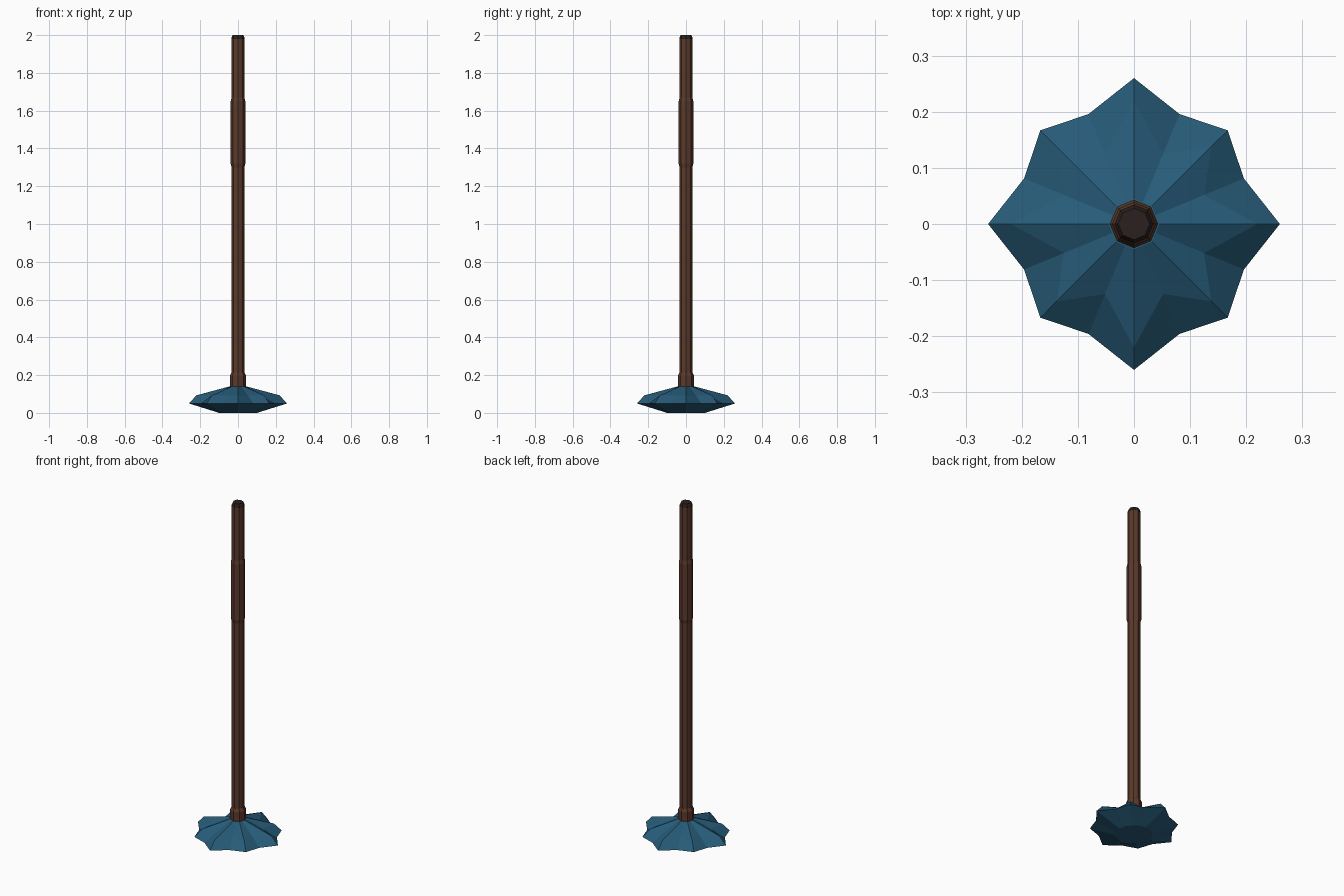
import bpy, bmesh, math

if "Cube" in bpy.data.objects:
    bpy.data.objects.remove(bpy.data.objects["Cube"])

def mat(name, c):
    m = bpy.data.materials.new(name)
    m.diffuse_color = (*c, 1)
    m.use_nodes = True
    m.node_tree.nodes["Principled BSDF"].inputs["Base Color"].default_value = m.diffuse_color
    return m

blue = mat("deep_blue", (0.020, 0.105, 0.190))
brown = mat("brown_wood", (0.105, 0.042, 0.024))
dark = mat("dark_cap", (0.024, 0.015, 0.014))

def loft(name, rings, material):
    """Skin a stack of equal-length point rings and close both ends."""
    bm = bmesh.new()
    loops = [[bm.verts.new(p) for p in r] for r in rings]
    n = len(loops[0])
    for a, b in zip(loops, loops[1:]):
        for i in range(n):
            j = (i + 1) % n
            bm.faces.new((a[i], a[j], b[j], b[i]))
    bm.faces.new(loops[0][::-1])
    bm.faces.new(loops[-1])
    bmesh.ops.recalc_face_normals(bm, faces=bm.faces[:])
    me = bpy.data.meshes.new(name)
    bm.to_mesh(me)
    bm.free()
    me.materials.append(material)
    ob = bpy.data.objects.new(name, me)
    bpy.context.collection.objects.link(ob)
    return ob

def ring(z, axis, diagonal=None, valley=None):
    """Ring with 8 sides, or a 16-point star when valleys are given."""
    n = 8 if valley is None else 16
    diagonal = axis if diagonal is None else diagonal
    pts = []
    for i in range(n):
        a = 2 * math.pi * i / n
        k = i * 16 // n
        r = valley if k % 2 else (axis if k % 4 == 0 else diagonal)
        pts.append((r * math.cos(a), r * math.sin(a), z))
    return pts

# Fluted star-shaped head
loft("plunger_head", [ring(0.0, 0.10, 0.10, 0.10),
                      ring(0.05, 0.26, 0.236, 0.212),
                      ring(0.093, 0.22, 0.195, 0.135),
                      ring(0.14, 0.045, 0.045, 0.042)], blue)

# Octagonal pole with its collar, grip and end cap
loft("pole", [ring(0.10, 0.034), ring(1.985, 0.034)], brown)
loft("collar", [ring(0.12, 0.043), ring(0.195, 0.043), ring(0.213, 0.035)], brown)
loft("grip", [ring(1.30, 0.034), ring(1.32, 0.039), ring(1.65, 0.039), ring(1.67, 0.034)], brown)
loft("end_cap", [ring(1.98, 0.0345), ring(1.987, 0.0345), ring(2.0, 0.028)], dark)
